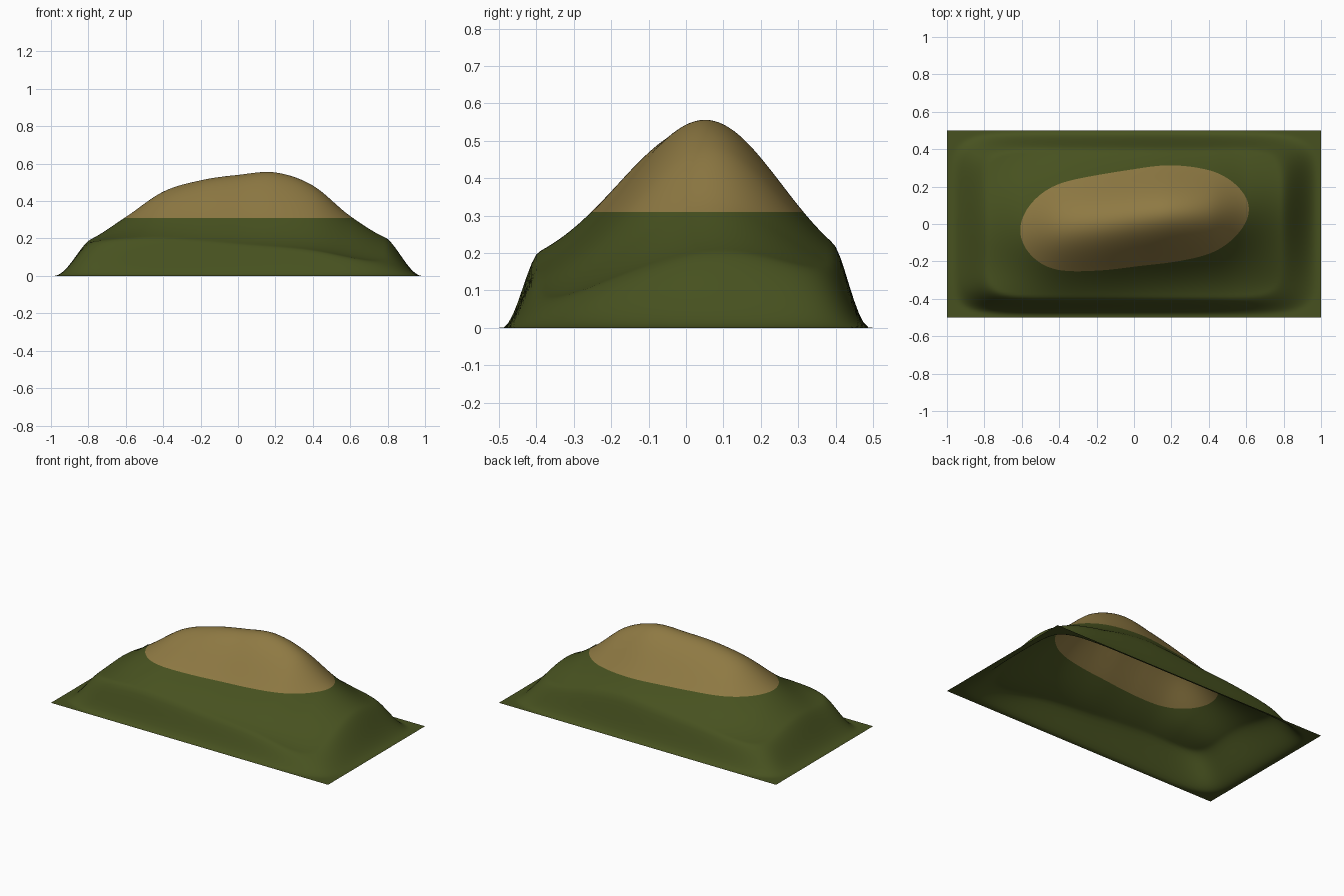
import bpy, bmesh, math

cube = bpy.data.objects.get("Cube")
if cube:
    bpy.data.objects.remove(cube, do_unlink=True)

COLS, ROWS = 160, 80
SOIL_LINE = 0.31
BASE = 0.12

# Crest heights at even steps of 0.2 along the mound, from x = -1 to x = 1
CREST = [0.14, 0.19, 0.315, 0.45, 0.511, 0.54, 0.553, 0.483, 0.32, 0.2, 0.16]


def material(name, color):
    m = bpy.data.materials.new(name)
    m.use_nodes = True
    m.diffuse_color = color
    bsdf = next(n for n in m.node_tree.nodes if n.type == 'BSDF_PRINCIPLED')
    bsdf.inputs["Base Color"].default_value = color
    bsdf.inputs["Roughness"].default_value = 0.9
    return m


def smoothstep(low, high, v):
    t = min(1, max(0, (v - low) / (high - low)))
    return t * t * (3 - 2 * t)


def crest(x):
    # Smooth curve through the crest heights
    s = (x + 1) * 5
    i = min(int(s), len(CREST) - 2)
    t = s - i
    a, b, c, d = (CREST[min(max(i + k, 0), len(CREST) - 1)] for k in (-1, 0, 1, 2))
    return b + t / 2 * (c - a + t * (2*a - 5*b + 4*c - d + t * (3 * (b - c) + d - a)))


def bump(x, y, cx, cy, rx, ry):
    return math.exp(-((x - cx) / rx) ** 2 - ((y - cy) / ry) ** 2)


def height(x, y):
    # Skewed ridge on a low plateau
    centre = 0.022 + 0.09 * x + 0.015 * math.exp(-((x - 0.15) / 0.25) ** 2)
    spread = 0.207 - 0.025 * x
    ridge = math.exp(-0.5 * ((y - centre) / spread) ** 2)
    z = BASE + (crest(x) - BASE) * ridge
    z += 0.03 * bump(x, y, -0.75, -0.4, 0.35, 0.15)
    z -= 0.05 * bump(x, y, 0.8, -0.4, 0.3, 0.18)
    # Fade to the ground along a rounded rectangle
    rim = (abs(x) ** 8 + abs(2 * y) ** 8) ** (1 / 8)
    return z * (1 - smoothstep(0.785, 0.985, rim))


# Open ground sheet raised into a mound
bm = bmesh.new()
bmesh.ops.create_grid(bm, x_segments=COLS, y_segments=ROWS, size=1)
for v in bm.verts:
    v.co.y *= 0.5
    v.co.z = height(v.co.x, v.co.y)

# Clean cut where grass gives way to bare earth
bmesh.ops.bisect_plane(bm, geom=bm.verts[:] + bm.edges[:] + bm.faces[:],
                       plane_co=(0, 0, SOIL_LINE), plane_no=(0, 0, 1))
for f in bm.faces:
    f.smooth = True
    f.material_index = int(f.calc_center_median().z > SOIL_LINE)

mesh = bpy.data.meshes.new("hill_terrain")
bm.to_mesh(mesh)
bm.free()
mesh.materials.append(material("grass_green", (0.063, 0.083, 0.014, 1)))
mesh.materials.append(material("bare_earth", (0.272, 0.192, 0.056, 1)))
hill = bpy.data.objects.new("hill_terrain", mesh)
bpy.context.collection.objects.link(hill)
